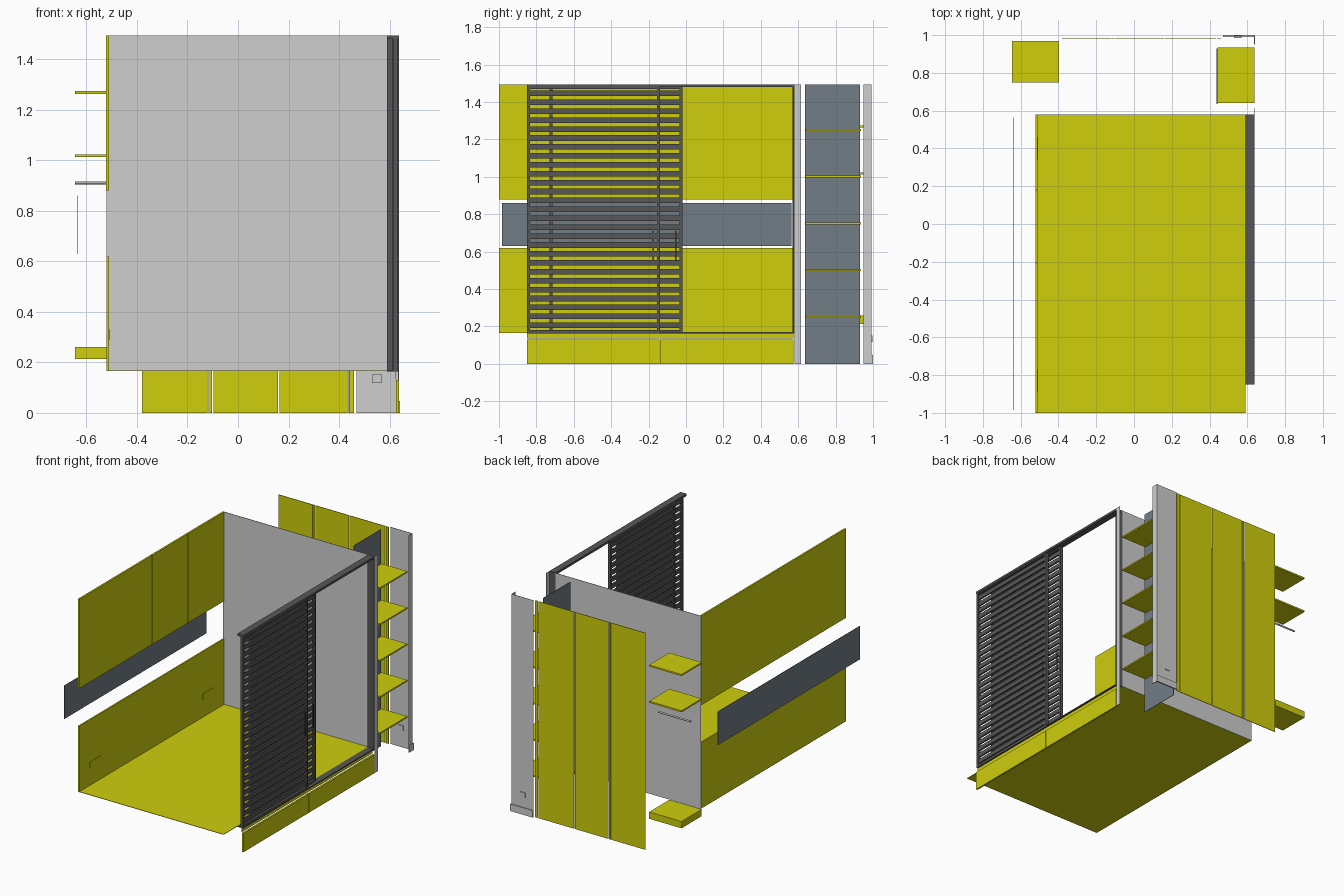
import bpy, bmesh

if "Cube" in bpy.data.objects:
    bpy.data.objects.remove(bpy.data.objects["Cube"])


def material(name, rgb):
    m = bpy.data.materials.new(name)
    m.diffuse_color = (*rgb, 1)
    m.use_nodes = True
    m.node_tree.nodes["Principled BSDF"].inputs["Base Color"].default_value = m.diffuse_color
    return m


YELLOW = material("yellow", (0.62, 0.62, 0.004))
GREY = material("light_grey", (0.62, 0.62, 0.62))
SLATE = material("slate_grey", (0.17, 0.205, 0.235))
DARK = material("dark_grey", (0.095, 0.095, 0.095))


def boxes(name, mat, specs):
    """One object from boxes given as (x0, x1, y0, y1, z0, z1)."""
    bm = bmesh.new()
    for x0, x1, y0, y1, z0, z1 in specs:
        r = bmesh.ops.create_cube(bm, size=1)
        for v in r["verts"]:
            v.co = ((x0 + x1) / 2 + v.co.x * (x1 - x0),
                    (y0 + y1) / 2 + v.co.y * (y1 - y0),
                    (z0 + z1) / 2 + v.co.z * (z1 - z0))
    me = bpy.data.meshes.new(name)
    bm.to_mesh(me)
    bm.free()
    me.materials.append(mat)
    ob = bpy.data.objects.new(name, me)
    bpy.context.collection.objects.link(ob)
    return ob


TOP = 1.495
FLOOR = 0.165

# Main compartment: floor and end wall
boxes("floor", YELLOW, [(-0.52, 0.59, -1, 0.58, FLOOR, FLOOR + 0.003)])
boxes("end_wall", GREY, [(-0.52, 0.59, 0.578, 0.581, FLOOR, TOP)])

# Side wall: lower panel, upper panels with seams, window pane
boxes("lower_side_wall", YELLOW, [(-0.52, -0.51, -1, 0.58, FLOOR, 0.62)])
cuts = [-1, -0.208, 0.18, 0.58]
boxes("upper_side_wall", YELLOW,
      [(-0.52, -0.51, a + 0.002, b - 0.002, 0.88, TOP) for a, b in zip(cuts, cuts[1:])])
boxes("upper_wall_backing", YELLOW, [(-0.522, -0.518, -1, 0.58, 0.88, TOP)])
boxes("wall_sockets", YELLOW,
      [(-0.51, -0.507, y, y + 0.12, 0.29, 0.33) for y in (-0.89, 0.34)])
boxes("window_pane", SLATE, [(-0.638, -0.635, -0.985, 0.565, 0.63, 0.86)])

# Sliding louvred shutters: two overlapping leaves
def shutter(name, x0, x1, y0, y1, n=27):
    z0, z1, s = 0.168, 1.485, 0.016
    parts = [(x0, x1, y0, y0 + s, z0, z1), (x0, x1, y1 - s, y1, z0, z1),
             (x0, x1, y0, y1, z0, z0 + 0.014), (x0, x1, y0, y1, z1 - 0.014, z1)]
    pitch = (z1 - z0 - 0.03) / n
    xm = (x0 + x1) / 2
    for i in range(n):
        zc = z0 + 0.015 + (i + 0.5) * pitch
        parts.append((xm - 0.006, xm + 0.006, y0 + s, y1 - s, zc - 0.015, zc + 0.015))
    boxes(name, DARK, parts)


shutter("outer_shutter", 0.613, 0.634, -0.85, -0.14)
shutter("inner_shutter", 0.59, 0.611, -0.73, -0.02)
boxes("shutter_top_rail", DARK, [(0.59, 0.637, -0.85, 0.58, 1.48, TOP)])
boxes("shutter_jamb", DARK, [(0.59, 0.637, 0.57, 0.578, FLOOR, TOP)])
boxes("shutter_handles", DARK,
      [(0.634, 0.637, -0.18, -0.17, 0.55, 0.71), (0.611, 0.615, -0.06, -0.05, 0.55, 0.71)])
boxes("shutter_bottom_track", DARK, [(0.59, 0.635, -0.85, 0.578, 0.163, 0.17)])

# Drawer fronts below the shutters, and the trim above them
boxes("drawer_fronts", YELLOW,
      [(0.625, 0.637, -0.85, -0.142, 0, 0.13), (0.625, 0.637, -0.138, 0.575, 0, 0.13)])
boxes("drawer_trim", YELLOW, [(0.621, 0.624, -0.85, 0.575, 0.135, 0.163)])

# Open shelf bay with slate back
boxes("shelf_post", GREY, [(0.634, 0.637, 0.58, 0.615, 0, TOP)])
boxes("shelf_back", SLATE, [(0.438, 0.441, 0.635, 0.93, 0, TOP)])
boxes("side_shelves", YELLOW,
      [(0.441, 0.637, 0.64, 0.935, 0.25 * i - 0.004, 0.25 * i + 0.006) for i in range(1, 6)])

# Rear corner panel with skirting and socket
boxes("rear_corner_panel", GREY,
      [(0.47, 0.637, 0.99, 0.993, 0, TOP), (0.634, 0.637, 0.95, 0.993, 0, TOP)])
boxes("skirting", GREY,
      [(0.47, 0.641, 0.993, 1.0, 0, 0.048), (0.637, 0.641, 0.95, 1.0, 0, 0.048)])
boxes("rear_socket", GREY, [(0.53, 0.57, 0.984, 0.998, 0.118, 0.152)])

# Wardrobe doors, narrow filler strip
doors = [(-0.38, -0.12), (-0.116, -0.102), (-0.098, 0.158), (0.164, 0.434), (0.44, 0.46)]
boxes("wardrobe_doors", YELLOW, [(a, b, 0.982, 0.986, 0, TOP) for a, b in doors])

# Wardrobe shelves, base box and hanging rail
boxes("wardrobe_shelves", YELLOW,
      [(-0.645, -0.398, 0.75, 0.97, z, z + 0.011) for z in (1.013, 1.263)])
boxes("wardrobe_base", YELLOW, [(-0.645, -0.398, 0.75, 0.97, 0.213, 0.26)])
bpy.ops.mesh.primitive_cylinder_add(vertices=12, radius=0.006, depth=0.247,
                                    location=(-0.5215, 0.868, 0.911),
                                    rotation=(0, 1.5708, 0))
rail = bpy.context.object
rail.name = "hanging_rail"
rail.data.materials.append(GREY)
bpy.ops.object.shade_smooth_by_angle()
